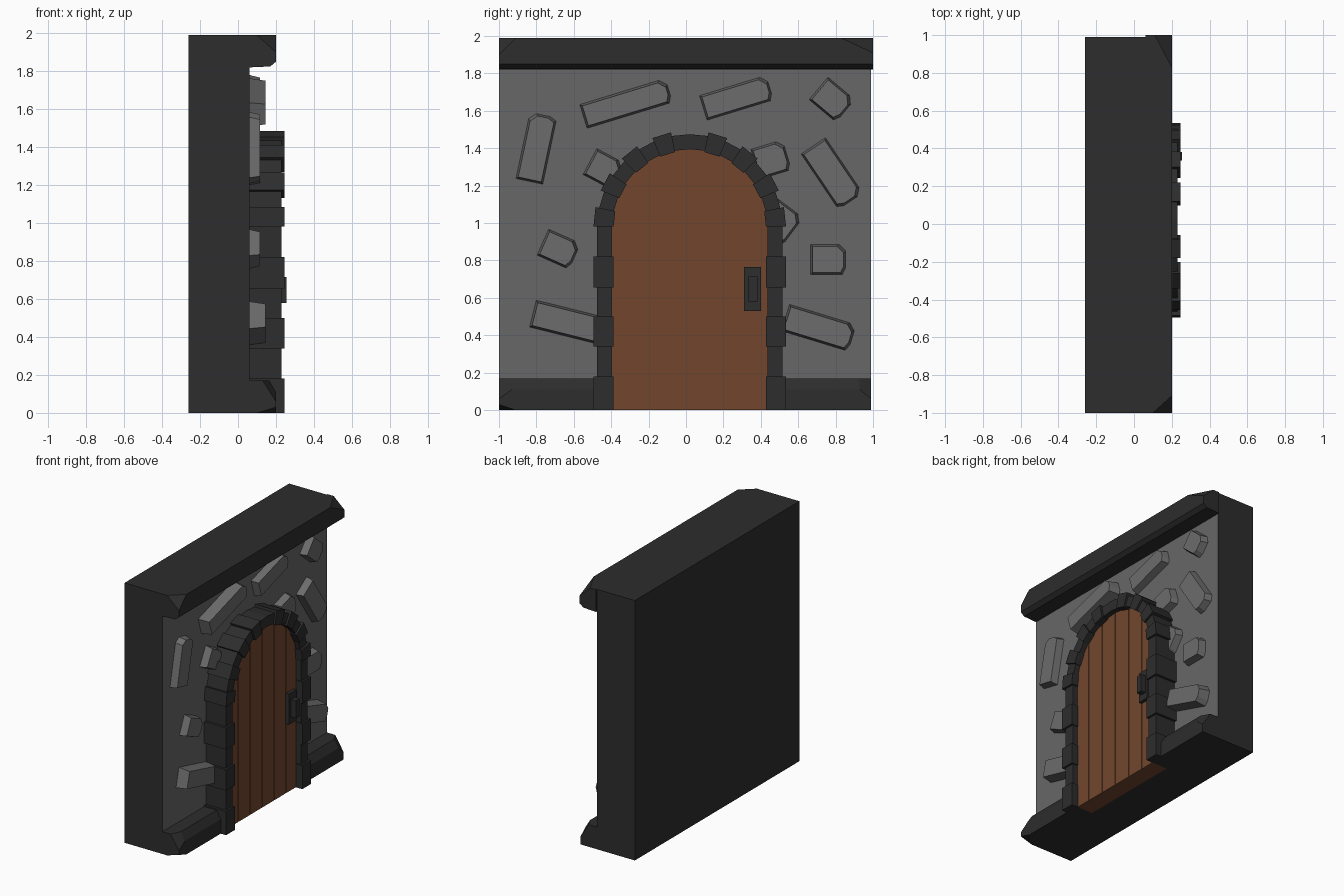
import bpy, bmesh, math
from mathutils import Vector

if "Cube" in bpy.data.objects:
    bpy.data.objects.remove(bpy.data.objects["Cube"])


def material(name, r, g, b):
    m = bpy.data.materials.new(name)
    m.diffuse_color = (r, g, b, 1)
    m.use_nodes = True
    m.node_tree.nodes["Principled BSDF"].inputs["Base Color"].default_value = m.diffuse_color
    return m


DARK = material("dark_stone", 0.026, 0.026, 0.026)
WALL = material("grey_plaster", 0.135, 0.135, 0.135)
STONE = material("light_grey_stone", 0.15, 0.15, 0.15)
WOOD = material("brown_wood", 0.17, 0.062, 0.026)


def finish(name, bm, *mats):
    bmesh.ops.recalc_face_normals(bm, faces=bm.faces)
    me = bpy.data.meshes.new(name)
    bm.to_mesh(me)
    bm.free()
    for m in mats:
        me.materials.append(m)
    ob = bpy.data.objects.new(name, me)
    bpy.context.collection.objects.link(ob)
    return ob


def loft(bottom, top):
    """Closed solid between two matching outlines."""
    bm = bmesh.new()
    a = [bm.verts.new(p) for p in bottom]
    b = [bm.verts.new(p) for p in top]
    bm.faces.new(a)
    bm.faces.new(b)
    for i in range(len(a)):
        j = (i + 1) % len(a)
        bm.faces.new((a[i], a[j], b[j], b[i]))
    return bm


def plate(name, pts, x0, x1, mat):
    """Outline in (y, z) extruded along x."""
    return finish(name, loft([(x0, y, z) for y, z in pts], [(x1, y, z) for y, z in pts]), mat)


def box_pts(y0, y1, z0, z1):
    return [(y0, z0), (y1, z0), (y1, z1), (y0, z1)]


def beam(name, profile, y0, y1, cuts):
    """Profile in (x, z) extruded along y, then corners sliced off by three-point planes."""
    bm = loft([(x, y0, z) for x, z in profile], [(x, y1, z) for x, z in profile])
    for cut in cuts:
        p, q, r = map(Vector, cut)
        n = (q - p).cross(r - p)
        if n.dot(Vector((0, 0, 1)) - p) > 0:  # keep the middle of the wall
            n = -n
        bmesh.ops.bisect_plane(bm, geom=bm.verts[:] + bm.edges[:] + bm.faces[:],
                               plane_co=p, plane_no=n, clear_outer=True)
        bmesh.ops.holes_fill(bm, edges=[e for e in bm.edges if e.is_boundary])
    return finish(name, bm, DARK)


# wall slab: dark all round, plaster on the front
Y0, Y1, XW, XB = -1.0, 0.99, 0.06, 0.2
outline = box_pts(Y0, Y1, 0, 1.99)
slab = finish("wall", loft([(-0.26, y, z) for y, z in outline],
                           [(XW, y, z) for y, z in outline]), DARK, WALL)
for f in slab.data.polygons:
    f.material_index = int(f.normal.x > 0.9)

# top ledge and the two base ledges with chipped corners
beam("top_ledge", [(XW, 1.82), (0.17, 1.825), (XB, 1.85), (XB, 1.99), (XW, 1.99)], Y0, 1.0,
     [[(0.1, Y0, 1.99), (XB, -0.91, 1.99), (XB, Y0, 1.9)],
      [(0.11, 1.0, 1.99), (XB, 0.83, 1.99), (XB, 1.0, 1.91)]])
base = [(XW, 0), (XB, 0), (XB, 0.11), (0.165, 0.17), (XW, 0.17)]
beam("base_ledge_left", base, Y0, -0.45,
     [[(0.13, Y0, 0.17), (XB, -0.93, 0.11), (XB, Y0, 0.06)],
      [(0.1, Y0, 0), (XB, -0.91, 0), (XB, Y0, 0.03)]])
beam("base_ledge_right", base, 0.48, Y1,
     [[(0.13, Y1, 0.17), (XB, 0.93, 0.11), (XB, Y1, 0.06)]])

# door planks under the arch
CY, CZ, RI, RO = 0.02, 0.98, 0.415, 0.495
seams = [CY - RI, -0.267, -0.121, 0.022, 0.167, 0.309, CY + RI]
door = [(CY - RI, 0), (CY + RI, 0)] + [(CY + RI * math.cos(math.pi * i / 24),
                                       CZ + RI * math.sin(math.pi * i / 24)) for i in range(25)]
plate("door_backing", door, 0.05, 0.183, WOOD)
for a, b in zip(seams, seams[1:]):
    a, b = a + 0.003, b - 0.003
    tops = [b + (a - b) * i / 6 for i in range(7)]
    arc = [(y, CZ + math.sqrt(RI ** 2 - (y - CY) ** 2)) for y in tops]
    plate("door_plank", [(a, 0), (b, 0)] + arc, 0.18, 0.19, WOOD)


# door frame: continuous band plus raised blocks
def arch(r):
    pts = [(CY + r * math.cos(math.pi * i / 16), CZ + r * math.sin(math.pi * i / 16))
           for i in range(17)]
    return [(CY + r, 0)] + pts + [(CY - r, 0)]


bm = bmesh.new()
rings = [[bm.verts.new((x, y, z)) for y, z in arch(r)]
         for x, r in ((0.05, RO), (0.23, RO), (0.23, RI), (0.05, RI))]
for k in range(4):
    p, q = rings[k], rings[(k + 1) % 4]
    for i in range(len(p) - 1):
        bm.faces.new((p[i], p[i + 1], q[i + 1], q[i]))
bm.faces.new([r[0] for r in rings])
bm.faces.new([r[-1] for r in rings])
finish("door_frame", bm, DARK)

for s in (-1, 1):
    for z0, z1 in ((0, 0.18), (0.34, 0.5), (0.655, 0.82)):
        plate("jamb_block", box_pts(*sorted((CY + s * 0.408, CY + s * 0.514)), z0, z1),
              0.05, 0.245, DARK)
    for deg in (6, 28, 51, 73):
        t = math.radians(deg)
        pts = []
        for r, w in ((0.405, 0.042), (0.405, -0.042), (0.512, -0.052), (0.512, 0.052)):
            pts.append((CY + s * (r * math.cos(t) - w * math.sin(t)),
                        CZ + r * math.sin(t) + w * math.cos(t)))
        plate("arch_block", pts, 0.05, 0.245, DARK)

# handle
plate("handle_plate", box_pts(0.31, 0.4, 0.53, 0.765), 0.18, 0.215, DARK)
plate("handle_grip", box_pts(0.335, 0.382, 0.58, 0.715), 0.21, 0.255, DARK)

# stones showing through the plaster: y, z, length, width, angle, front x
for y, z, l, w, ang, x in (
        (-0.80, 1.40, 0.365, 0.15, 78, 0.115), (-0.32, 1.64, 0.48, 0.135, 17, 0.145),
        (0.27, 1.67, 0.375, 0.14, 17, 0.115), (0.78, 1.66, 0.19, 0.16, -40, 0.115),
        (0.78, 1.265, 0.36, 0.16, -56, 0.115), (0.455, 1.34, 0.18, 0.17, 17, 0.115),
        (0.50, 1.00, 0.17, 0.2, -37, 0.115), (0.76, 0.805, 0.19, 0.165, 0, 0.115),
        (0.71, 0.44, 0.375, 0.15, -17, 0.145), (-0.635, 0.47, 0.38, 0.15, -14, 0.145),
        (-0.68, 0.86, 0.19, 0.155, -24, 0.115), (-0.44, 1.29, 0.17, 0.16, -28, 0.115)):
    c, s = math.cos(math.radians(ang)), math.sin(math.radians(ang))

    def ring(x, inset):
        h, v, k = l / 2 - inset, w / 2 - inset, 0.035
        pts = [(-h, -v), (h - k / 2, -v), (h, k - v), (h, v - k), (h - k, v), (-h, v)]
        return [(x, y + p * c - q * s, z + p * s + q * c) for p, q in pts]

    finish("wall_stone", loft(ring(0.05, 0), ring(x, 0.012)), STONE)
